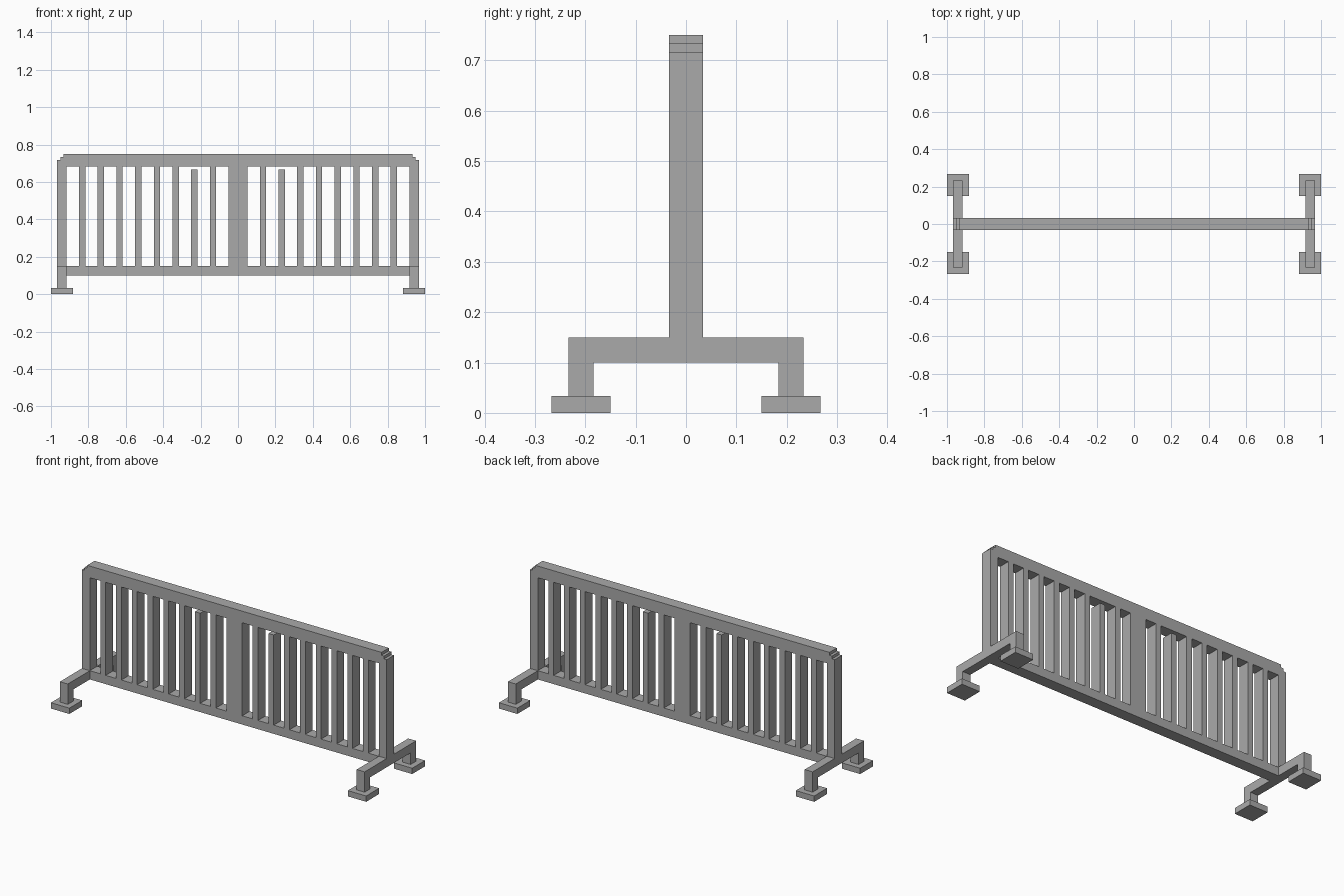
import bpy
import bmesh

cube = bpy.data.objects.get("Cube")
if cube:
    bpy.data.objects.remove(cube, do_unlink=True)

U = 1 / 60  # the whole barrier sits on a regular module

steel = bpy.data.materials.new("grey_metal")
steel.use_nodes = True
colour = (0.4, 0.4, 0.4, 1)
steel.diffuse_color = colour
steel.node_tree.nodes["Principled BSDF"].inputs["Base Color"].default_value = colour


def finish(name, bm):
    bmesh.ops.recalc_face_normals(bm, faces=bm.faces)
    mesh = bpy.data.meshes.new(name)
    bm.to_mesh(mesh)
    bm.free()
    mesh.materials.append(steel)
    obj = bpy.data.objects.new(name, mesh)
    bpy.context.collection.objects.link(obj)
    return obj


def box(name, x, y, z):
    """Box from (low, high) module ranges on each axis."""
    bm = bmesh.new()
    bmesh.ops.create_cube(bm, size=1)
    for v in bm.verts:
        for axis, (low, high) in enumerate((x, y, z)):
            v.co[axis] = (low if v.co[axis] < 0 else high) * U
    return finish(name, bm)


def span(side, low, high):
    """Range on the chosen side of the centre."""
    return tuple(sorted((side * low, side * high)))


DEPTH = (-2, 2)

# Top rail: profile with stepped corners, extruded through the panel depth
right_half = [(58, 41), (58, 43), (57, 43), (57, 44), (56, 44), (56, 45)]
outline = right_half + [(-x, z) for x, z in reversed(right_half)]
bm = bmesh.new()
face = bm.faces.new([bm.verts.new((x * U, DEPTH[0] * U, z * U)) for x, z in outline])
extruded = bmesh.ops.extrude_face_region(bm, geom=[face])["geom"]
bmesh.ops.translate(bm, vec=(0, 4 * U, 0),
                    verts=[g for g in extruded if isinstance(g, bmesh.types.BMVert)])
finish("top_rail", bm)

# Bottom rail and wide centre panel
box("bottom_rail", (-55, 55), DEPTH, (6, 9))
box("centre_panel", (-3, 3), DEPTH, (9, 41))

for side, label in ((1, "left"), (-1, "right")):
    beam_x = span(side, 55, 58)
    box(f"{label}_post", beam_x, DEPTH, (9, 41))

    # Upright bars; the second from the centre stops short of the top rail
    for i in range(8):
        centre = side * (8 + 6 * i)
        box(f"{label}_bar_{i + 1}", (centre - 1, centre + 1), DEPTH,
            (9, 40 if i == 1 else 41))

    # Cross beam with a leg and a foot pad at each end
    box(f"{label}_cross_beam", beam_x, (-14, 14), (6, 9))
    for end, place in ((-1, "front"), (1, "back")):
        box(f"{label}_{place}_leg", beam_x, span(end, 11, 14), (2, 6))
        box(f"{label}_{place}_foot", span(side, 53, 60), span(end, 9, 16), (0, 2))
